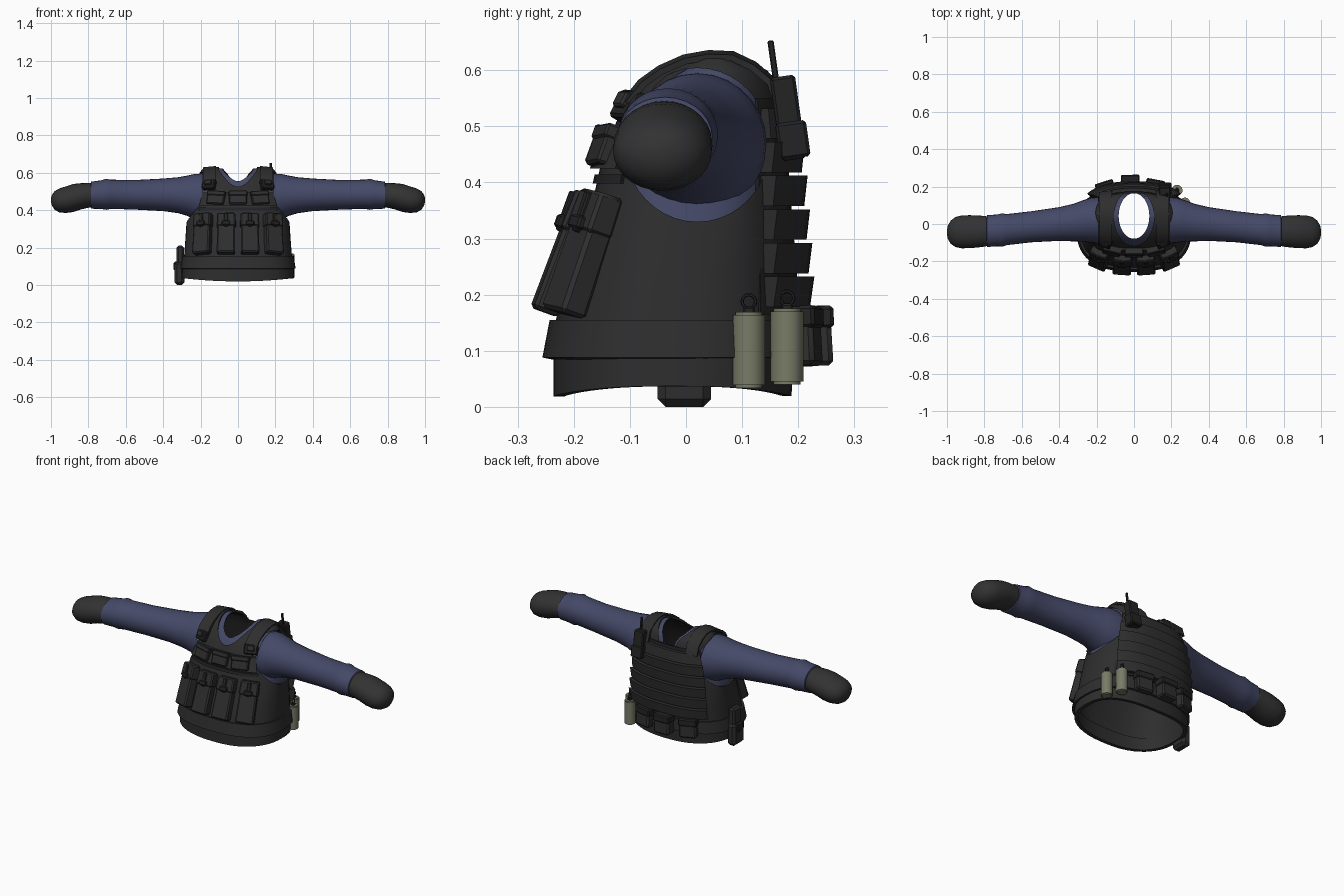
import bpy, bmesh, math
from mathutils import Vector, Matrix

if "Cube" in bpy.data.objects:
    bpy.data.objects.remove(bpy.data.objects["Cube"])

def material(name, col):
    m = bpy.data.materials.new(name)
    m.diffuse_color = (*col, 1)
    m.use_nodes = True
    m.node_tree.nodes["Principled BSDF"].inputs["Base Color"].default_value = m.diffuse_color
    return m

VEST = material("vest_charcoal", (0.027, 0.027, 0.027))
DARK = material("webbing_black", (0.017, 0.017, 0.017))
GLOVE = material("glove_grey", (0.032, 0.032, 0.032))
BLUE = material("shirt_blue", (0.058, 0.066, 0.135))
GREEN = material("canister_olive", (0.19, 0.20, 0.135))

# Torso profile: z, half width, front y, back y
SEC = [(0.09, .293, -.24, .20), (.155, .288, -.232, .198), (.25, .281, -.205, .194), (.34, .275, -.172, .188),
       (.45, .25, -.148, .18), (.53, .225, -.115, .172), (.575, .212, -.082, .164), (.60, .205, -.05, .148),
       (.62, .19, -.01, .11), (.63, .165, .02, .08)]
N = 2.5

def section(z):
    z = min(max(z, SEC[0][0]), SEC[-1][0])
    for a, b in zip(SEC, SEC[1:]):
        if z <= b[0]:
            t = (z - a[0]) / (b[0] - a[0])
            return [a[i] + (b[i] - a[i]) * t for i in (1, 2, 3)]

def oval(z, hx, yf, yb, a, n=N):
    c, s = math.cos(a), math.sin(a)
    p = lambda v: math.copysign(abs(v) ** (2 / n), v)
    return Vector((hx * p(c), (yf + yb) / 2 + (yb - yf) / 2 * p(s), z))

def surf(z, a, off=0):
    hx, yf, yb = section(z)
    return oval(z, hx + off, yf - off, yb + off, a)

def add(name, bm, mat):
    bmesh.ops.recalc_face_normals(bm, faces=bm.faces)
    me = bpy.data.meshes.new(name)
    bm.to_mesh(me)
    bm.free()
    ob = bpy.data.objects.new(name, me)
    bpy.context.collection.objects.link(ob)
    me.materials.append(mat)
    return ob

def loft(name, rings, mat, cap0=True, cap1=True):
    bm = bmesh.new()
    vs = [[bm.verts.new(p) for p in r] for r in rings]
    n = len(vs[0])
    for a, b in zip(vs, vs[1:]):
        for i in range(n):
            bm.faces.new((a[i], a[(i + 1) % n], b[(i + 1) % n], b[i]))
    if cap0: bm.faces.new(vs[0])
    if cap1: bm.faces.new(vs[-1])
    return add(name, bm, mat)

def tube(name, secs, mat, cap=False, count=48):
    return loft(name, [[oval(*s, 2 * math.pi * i / count) for i in range(count)] for s in secs], mat, False, cap)

def apply(ob, kind, **kw):
    m = ob.modifiers.new(kind, kind)
    for k, v in kw.items(): setattr(m, k, v)
    bpy.context.view_layer.objects.active = ob
    bpy.ops.object.modifier_apply(modifier=m.name)

def cut(ob, centre, rx, ry, depth, rot=None):
    bm = bmesh.new()
    M = Matrix.Translation(centre) @ (rot or Matrix()) @ Matrix.Diagonal((rx, ry, 1, 1))
    bmesh.ops.create_cone(bm, cap_ends=True, segments=40, radius1=1, radius2=1, depth=depth, matrix=M)
    c = add("cutter", bm, DARK)
    c.hide_render = True
    apply(ob, 'BOOLEAN', object=c, operation='DIFFERENCE', solver='EXACT')
    bpy.data.objects.remove(c)

def frame(x, z, side):
    """Local frame on the torso: X along, Y outward, Z up. side -1 front, 1 back."""
    hx = section(z)[0]
    a = side * math.acos(math.copysign(min(abs(x) / hx, 1) ** (N / 2), x))
    up = (surf(z + .02, a) - surf(z - .02, a)).normalized()
    ta = surf(z, a + .03) - surf(z, a - .03)
    out = ta.cross(up).normalized()
    M = Matrix((out.cross(up), out, up)).transposed().to_4x4()
    M.translation = surf(z, a)
    return M

def box(name, M, size, mat, pos=(0, 0, 0), bevel=.005, taper=1):
    bm = bmesh.new()
    bmesh.ops.create_cube(bm, size=1)
    for v in bm.verts:
        k = taper if v.co.z > 0 else 1
        v.co = Vector((v.co.x * size[0] * k, (v.co.y + .5) * size[1] * k - size[1] / 2, v.co.z * size[2])) + Vector(pos)
    bmesh.ops.bevel(bm, geom=bm.edges[:], offset=bevel, segments=1, affect='EDGES')
    bm.transform(M)
    return add(name, bm, mat)

def band(name, z0, z1, a0, a1, o0, o1, mat, n=16):
    rings = []
    for i in range(n + 1):
        a = math.radians(a0 + (a1 - a0) * i / n)
        rings.append([surf(z0, a, -.004), surf(z0, a, o0), surf(z1, a, o1), surf(z1, a, -.004)])
    return loft(name, rings, mat)

# Vest shell with armholes and neck scoop
vest = tube("vest_shell", SEC, VEST, cap=True)
apply(vest, 'SOLIDIFY', thickness=.011, offset=-1)
side_rot = Matrix.Rotation(math.pi / 2, 4, 'Y')
for s in (-1, 1):
    cut(vest, (s * .31, .02, .467), .137, .13, .30, side_rot)
cut(vest, (0, .035, .65), .107, .152, .5)

# Shirt body under the vest, dark on the inside
ss = [(z - .006, hx - .013, yf + .013, yb - .013) for z, hx, yf, yb in SEC if z > .3]
shirt = tube("shirt_body", [(.30, .264, -.172, .176)] + ss, BLUE, cap=True)
shirt.data.materials.append(DARK)
apply(shirt, 'SOLIDIFY', thickness=.006, offset=-1, material_offset=1)
cut(shirt, (0, .043, .65), .082, .122, .5)

# Sleeves and gloved hands: x, centre y, centre z, radius y, radius z
SLEEVE = [(.19, .02, .467, .124, .128), (.23, .02, .472, .120, .122), (.27, .017, .477, .111, .108),
          (.32, .008, .48, .101, .096), (.40, 0, .482, .090, .087), (.55, -.015, .482, .083, .079),
          (.68, -.030, .485, .083, .078), (.705, -.032, .485, .089, .083), (.73, -.034, .483, .085, .077),
          (.785, -.038, .480, .085, .072), (.79, -.038, .480, .07, .06)]
HAND = [(.77, -.038, .48, .076, .066), (.80, -.039, .479, .082, .066), (.84, -.04, .474, .086, .07),
        (.88, -.041, .465, .088, .075), (.92, -.042, .456, .088, .071), (.955, -.043, .452, .08, .064),
        (.98, -.044, .452, .062, .05), (.995, -.044, .453, .036, .029), (1.0, -.044, .454, .012, .01)]
for s, side in ((-1, "right"), (1, "left")):
    for nm, data, mat in (("sleeve", SLEEVE, BLUE), ("glove", HAND, GLOVE)):
        rings = [[(s * x, cy + ry * math.cos(2 * math.pi * i / 28), cz + rz * math.sin(2 * math.pi * i / 28))
                  for i in range(28)] for x, cy, cz, ry, rz in data]
        loft(f"{side}_{nm}", rings, mat, False, True)

# Waist band and lower belt
waist = tube("waist_band", [(.088, .308, -.256, .206), (.155, .298, -.243, .203)], VEST)
apply(waist, 'SOLIDIFY', thickness=.02, offset=-1)
belt = tube("lower_belt", [(.019, .300, -.236, .188), (.095, .299, -.236, .192)], VEST)
for v in belt.data.vertices:
    if v.co.z < .05: v.co.z += .018 * (v.co.x / .3) ** 2
apply(belt, 'SOLIDIFY', thickness=.02, offset=-1)

# Front magazine pouches with flaps and buckles
for x in (-.182, -.062, .062, .182):
    M = frame(x, .268, -1)
    box("magazine_pouch", M, (.098, .05, .225), VEST, (0, .018, 0), .007, .93)
    box("pouch_flap", M, (.101, .05, .075), VEST, (0, .020, .075), .006, .95)
    box("pouch_strap", M, (.02, .012, .075), DARK, (0, .044, .07), .003)
    box("pouch_buckle", M, (.045, .016, .024), DARK, (0, .047, .05), .004)

# Chest panel with small pouches
band("chest_panel", .425, .495, -135, -45, .018, .012, VEST)
band("chest_webbing", .398, .414, -138, -42, .007, .007, DARK)
for x in (-.115, 0, .115):
    M = frame(x, .46, -1)
    box("chest_pouch", M, (.095, .03, .068), VEST, (0, .012, -.002), .005)
    box("chest_pouch_flap", M, (.1, .034, .026), VEST, (0, .014, .024), .004)

# Shoulder straps and their buckles
PATH = [(-.115, .545), (-.085, .583), (-.05, .608), (-.005, .628), (.04, .636), (.085, .634), (.125, .615), (.16, .585), (.178, .53)]
for s in (-1, 1):
    rings = []
    for y, z in PATH:
        d = Vector((0, y - .04, z - .5)).normalized() * .014
        rings.append([Vector((s * x, y, z)) - k * d for x, k in ((.118, 0), (.188, .5), (.186, 1.3), (.118, 1.3))])
    loft("shoulder_strap", rings, VEST)
    M = frame(s * .15, .53, -1)
    box("strap_buckle", M, (.072, .03, .055), DARK, (0, .012, 0), .005)
    box("strap_clip", M, (.04, .014, .03), VEST, (0, .03, .004), .004)

# Back panel with overlapping slats
band("back_panel", .165, .55, 38, 142, .006, .004, DARK)
for i in range(6):
    z = .178 + i * .06
    band("back_slat", z, z + .054, 42, 138, .024, .034 if i < 5 else .02, VEST)

# Radio with antenna on the back of the left shoulder
lean = Matrix.Translation((.165, .182, .515)) @ Matrix.Rotation(.14, 4, 'X')
box("radio_body", lean, (.06, .045, .15), DARK, (0, 0, 0), .005)
box("radio_holder", lean, (.07, .055, .065), DARK, (0, .003, -.04), .005)
box("radio_antenna", lean, (.011, .011, .09), DARK, (.01, -.012, .096), .002)

# Belt pouches at the back
for x, d in ((-.15, .045), (-.02, .062), (.11, .045)):
    M = frame(x, .125, 1)
    box("back_belt_pouch", M, (.095, d, .105), VEST, (0, d / 2, 0), .008, .95)
    box("back_pouch_flap", M, (.1, d + .006, .04), DARK, (0, d / 2, .034), .006)

# Side holster on the right hip
H = Matrix.Translation((-.313, -.003, 0))
box("holster_body", H, (.052, .095, .125), VEST, (0, 0, .0625), .014)
box("holster_top", H, (.04, .075, .11), VEST, (.004, 0, .155), .01)
box("holster_clip", H, (.064, .05, .05), DARK, (0, 0, .10), .008)

# Olive canisters with pull rings on the left hip
for x, y, z in ((.272, .112, .034), (.23, .180, .040)):
    bm = bmesh.new()
    bmesh.ops.create_cone(bm, cap_ends=True, segments=24, radius1=.029, radius2=.029, depth=.135,
                          matrix=Matrix.Translation((x, y, z + .0675)))
    rim = [e for e in bm.edges if abs(e.verts[0].co.z - e.verts[1].co.z) < .001]
    bmesh.ops.bevel(bm, geom=rim, offset=.005, segments=2, affect='EDGES')
    add("canister", bm, GREEN)
    box("canister_cap", Matrix.Translation((x, y, z + .138)), (.02, .02, .012), DARK, bevel=.003)
    bpy.ops.mesh.primitive_torus_add(location=(x, y, z + .154), rotation=(0, math.pi / 2, 0), major_radius=.012,
                                     minor_radius=.003, major_segments=16, minor_segments=6)
    ring = bpy.context.object
    ring.name = "pull_ring"
    ring.data.materials.append(DARK)

# Smooth shading with crisp edges
for ob in bpy.data.objects: ob.select_set(True)
bpy.context.view_layer.objects.active = vest
bpy.ops.object.shade_smooth_by_angle(angle=math.radians(35))
